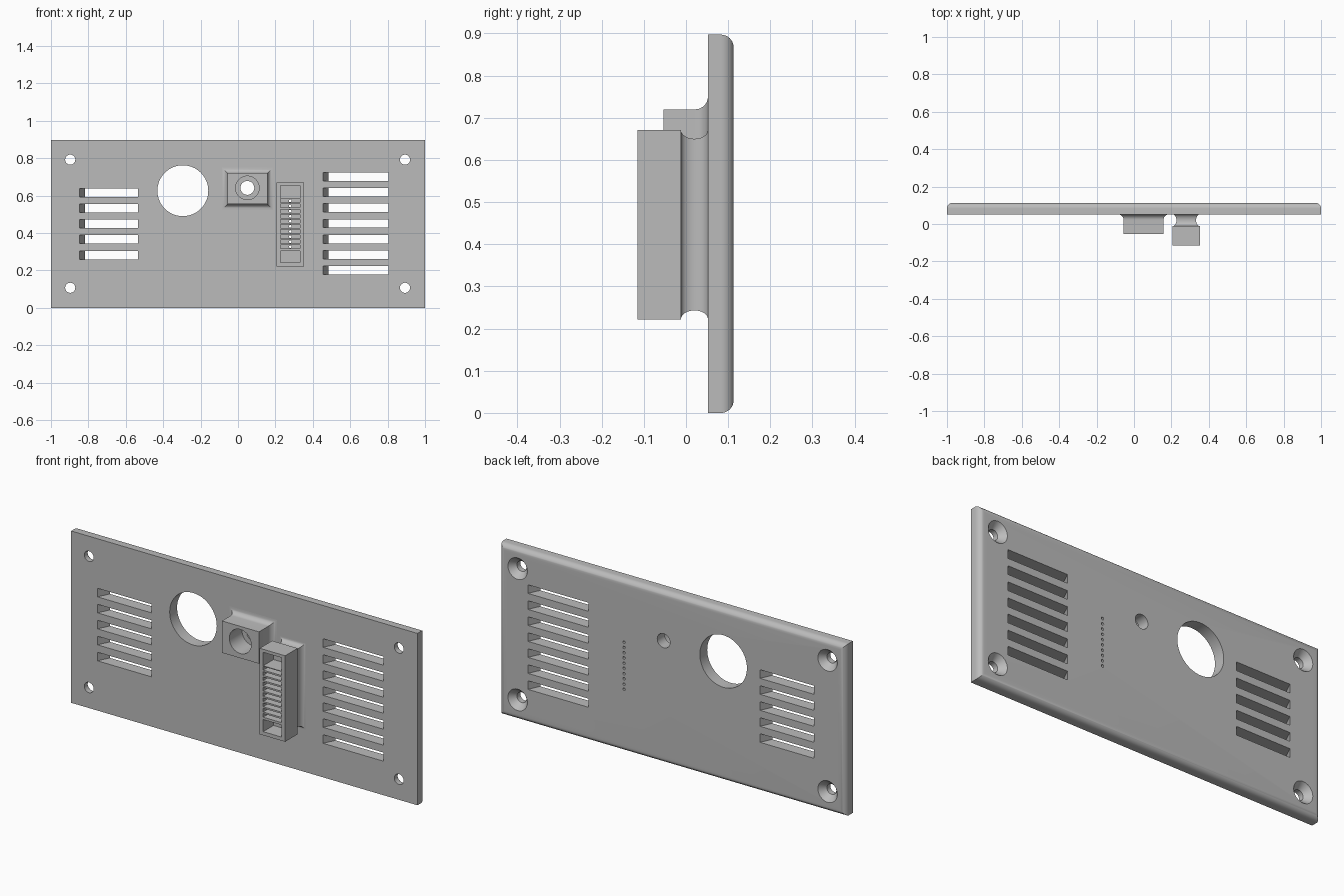
import bpy, bmesh
from math import sin, cos, pi, radians

if "Cube" in bpy.data.objects:
    bpy.data.objects.remove(bpy.data.objects["Cube"])

grey = bpy.data.materials.new("plain grey")
grey.use_nodes = True
COLOUR = (0.5, 0.5, 0.5, 1)
grey.diffuse_color = COLOUR
grey.node_tree.nodes["Principled BSDF"].inputs["Base Color"].default_value = COLOUR

FRONT, BACK, HEIGHT = 0.052, 0.113, 0.897   # panel faces and height


def rect(y, x0, x1, z0, z1, grow=0.0, shift=0.0):
    x0, x1, z0, z1 = x0 - grow + shift, x1 + grow + shift, z0 - grow, z1 + grow
    return [(x0, y, z0), (x1, y, z0), (x1, y, z1), (x0, y, z1)]


def ring(y, x, z, r, n=48):
    return [(x + r * cos(2 * pi * i / n), y, z + r * sin(2 * pi * i / n)) for i in range(n)]


def loft(bm, loops):
    """Skin a closed solid through loops of equal point count."""
    rows = [[bm.verts.new(p) for p in loop] for loop in loops]
    n = len(rows[0])
    for a, b in zip(rows, rows[1:]):
        for i in range(n):
            j = (i + 1) % n
            bm.faces.new((a[i], a[j], b[j], b[i]))
    bm.faces.new(rows[0][::-1])
    bm.faces.new(rows[-1])


def make(name, solids):
    bm = bmesh.new()
    for loops in solids:
        loft(bm, loops)
    bmesh.ops.recalc_face_normals(bm, faces=bm.faces)
    mesh = bpy.data.meshes.new(name)
    bm.to_mesh(mesh)
    bm.free()
    obj = bpy.data.objects.new(name, mesh)
    bpy.context.collection.objects.link(obj)
    mesh.materials.append(grey)
    return obj


def cut(obj, solids):
    """Subtract the solids from obj and bake the result."""
    cutter = make("cutter", solids)
    cutter.hide_render = True
    mod = obj.modifiers.new("cut", "BOOLEAN")
    mod.operation, mod.solver, mod.object = "DIFFERENCE", "EXACT", cutter
    bpy.context.view_layer.update()
    graph = bpy.context.evaluated_depsgraph_get()
    mesh = bpy.data.meshes.new_from_object(obj.evaluated_get(graph))
    obj.modifiers.clear()
    obj.data = mesh
    bpy.data.objects.remove(cutter)


# Panel with rounded back edges
panel = make("panel", [[rect(FRONT, -1, 1, 0, HEIGHT), rect(BACK, -1, 1, 0, HEIGHT)]])
bm = bmesh.new()
bm.from_mesh(panel.data)
back_edges = [e for e in bm.edges if all(v.co.y > 0.1 for v in e.verts)]
bmesh.ops.bevel(bm, geom=back_edges, offset=0.03, segments=10, profile=0.5, affect="EDGES")
bm.to_mesh(panel.data)
bm.free()

holes = []
# Countersunk screw holes
for x in (-0.897, 0.893):
    for z in (0.107, 0.792):
        profile = [(0.03, 0.027), (0.08, 0.027), (BACK, 0.056), (0.12, 0.062)]
        holes.append([ring(y, x, z, r) for y, r in profile])

# Slanted vent slots, leaning toward +x at the back
for x0, x1, bottom, count in ((-0.848, -0.535, 0.282, 5), (0.455, 0.805, 0.2, 7)):
    for i in range(count):
        z = bottom + i * 0.0835
        holes.append([rect(y, x0, x1, z - 0.0225, z + 0.0225, shift=(y - FRONT) * 0.48)
                      for y in (0.03, 0.13)])

# Large round opening and small lens opening
EYE_X, EYE_Z = 0.05, 0.641
for x, z, r in ((-0.295, 0.626, 0.136), (EYE_X, EYE_Z, 0.037)):
    holes.append([ring(y, x, z, r, 64) for y in (0.03, 0.13)])

# Row of pin holes behind the light bar
BAR_X = 0.279
slot_heights = [0.326 + i * 0.0273 for i in range(10)]
pins = [[ring(y, BAR_X, z, 0.007, 16) for y in (-0.06, 0.13)] for z in slot_heights]
cut(panel, holes + pins)

# Sensor housing with a flared foot and a round bore
box = (-0.056, 0.158, 0.554, 0.72)
loops = [rect(-0.053, *box)]
for i in range(9):
    t = i / 8 * pi / 2
    loops.append(rect(0.022 + 0.03 * sin(t), *box, grow=0.03 * (1 - cos(t))))
housing = make("sensor_housing", [loops])
cut(housing, [[ring(y, EYE_X, EYE_Z, 0.063) for y in (-0.1, 0.08)]])

# Waisted neck of the light bar
bar = (0.206, 0.353, 0.222, 0.671)
loops = []
for i in range(17):
    t = i / 16 * pi
    loops.append(rect(0.02 - 0.032 * cos(t), *bar, grow=-0.021 * sin(t)))
neck = make("light_bar_neck", [loops])
cut(neck, pins)

# Light bar block with narrow slots and two end pockets
block = make("light_bar_block", [[rect(-0.115, *bar), rect(-0.012, *bar)]])
windows = [(z - 0.0095, z + 0.0095) for z in slot_heights]
windows += [(0.241, 0.304), (0.585, 0.655)]
cut(block, [[rect(y, BAR_X - 0.053, BAR_X + 0.053, *w) for y in (-0.15, -0.03)] for w in windows])
cut(block, pins)

# Smooth curved faces, keep hard edges
bpy.ops.object.select_all(action="DESELECT")
for obj in (panel, housing, neck, block):
    obj.select_set(True)
bpy.context.view_layer.objects.active = panel
bpy.ops.object.shade_smooth_by_angle(angle=radians(30))
